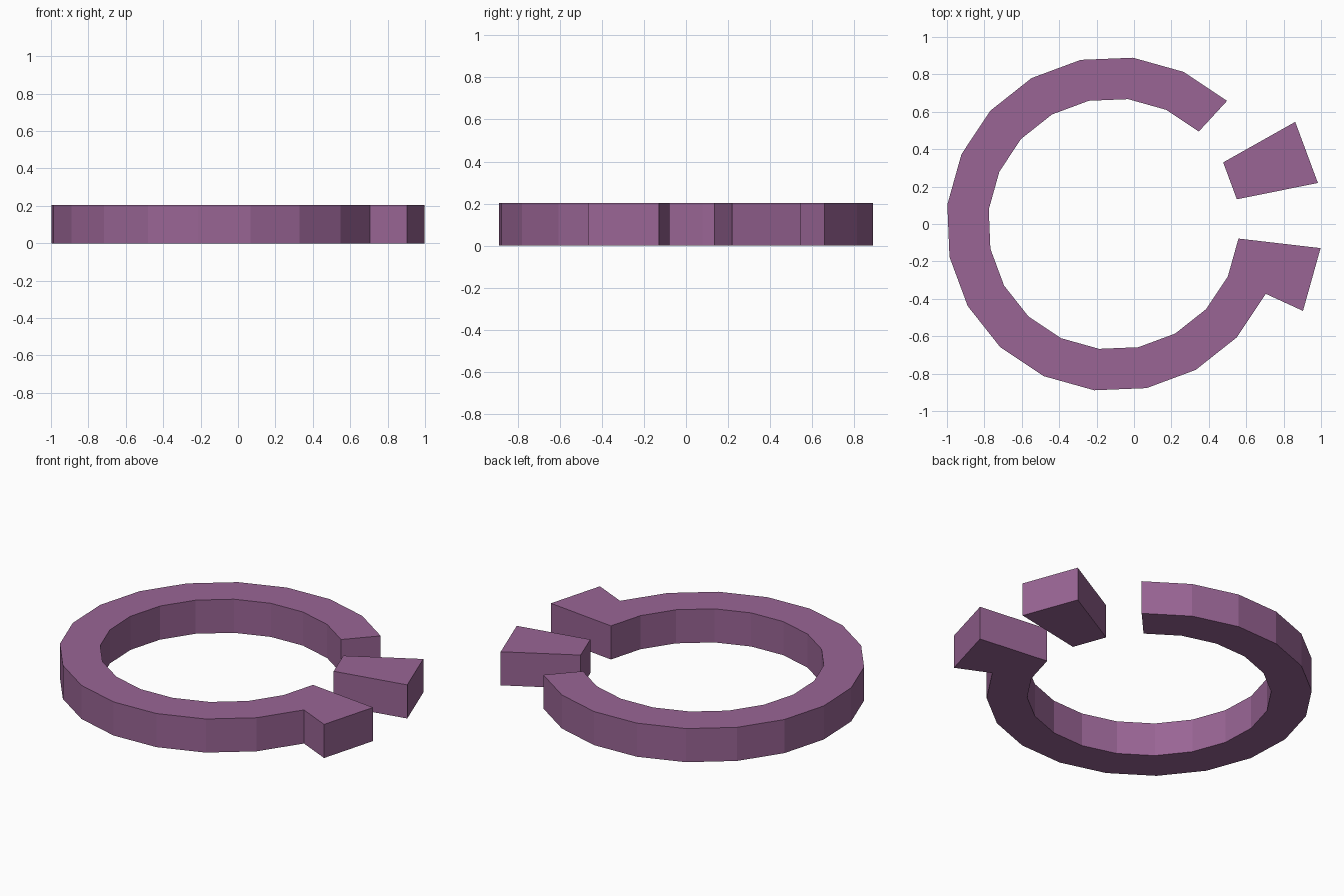
import bpy, bmesh
from math import cos, sin, radians

if "Cube" in bpy.data.objects:
    bpy.data.objects.remove(bpy.data.objects["Cube"])

CX, HEIGHT = -0.109, 0.204
START, STEP = 47.35, 18.0           # 20-sided ring
R_IN, R_OUT, R_BLOCK = 0.672, 0.895, 1.114

mat = bpy.data.materials.new("purple")
mat.diffuse_color = (0.32, 0.13, 0.30, 1)
mat.use_nodes = True
mat.node_tree.nodes["Principled BSDF"].inputs["Base Color"].default_value = mat.diffuse_color


def pt(r, k):
    a = radians(START + STEP * k)
    return (CX + r * cos(a), r * sin(a), 0)


def extrude_outline(name, outline):
    """Flat outline (counter-clockwise) pulled up into a solid."""
    bm = bmesh.new()
    face = bm.faces.new([bm.verts.new(p) for p in outline])
    top = bmesh.ops.extrude_face_region(bm, geom=[face], use_keep_orig=True)
    verts = [g for g in top["geom"] if isinstance(g, bmesh.types.BMVert)]
    bmesh.ops.translate(bm, verts=verts, vec=(0, 0, HEIGHT))
    bmesh.ops.recalc_face_normals(bm, faces=bm.faces)
    # split the large concave caps cleanly
    bmesh.ops.triangulate(bm, faces=[f for f in bm.faces if len(f.verts) > 4])
    me = bpy.data.meshes.new(name)
    bm.to_mesh(me)
    bm.free()
    me.materials.append(mat)
    ob = bpy.data.objects.new(name, me)
    bpy.context.collection.objects.link(ob)
    return ob


# open ring that ends in one wide block
ring = [pt(R_OUT, k) for k in range(17)]
ring += [pt(R_BLOCK, 16), pt(R_BLOCK, 17)]
ring += [pt(R_IN, k) for k in range(17, -1, -1)]
extrude_outline("open_ring", ring)

# loose wide block in the gap
extrude_outline("gap_block", [pt(R_BLOCK, -2), pt(R_BLOCK, -1),
                              pt(R_IN, -1), pt(R_IN, -2)])
